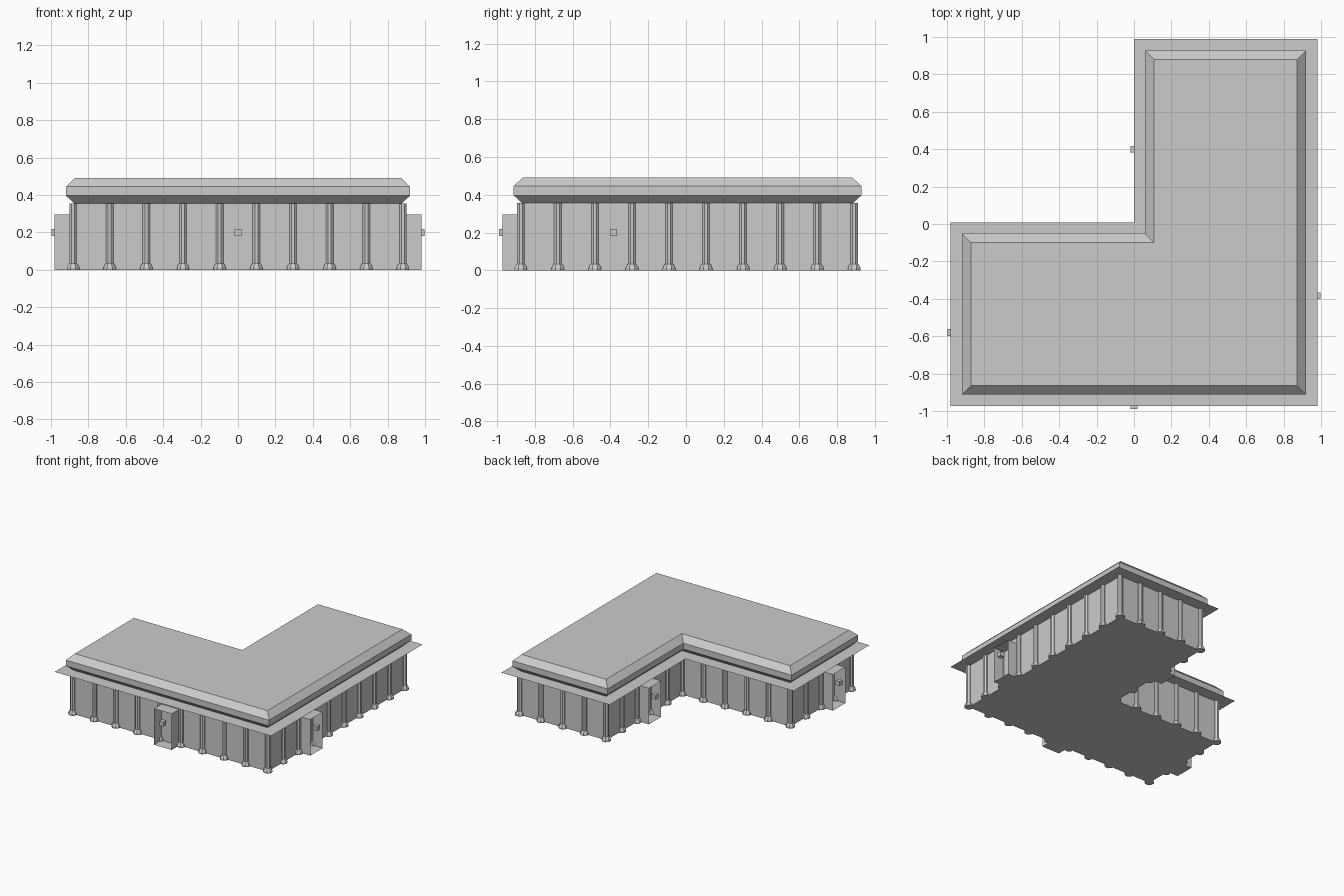
import bpy, bmesh, math
from mathutils import Matrix, Vector

if "Cube" in bpy.data.objects:
    bpy.data.objects.remove(bpy.data.objects["Cube"])

TILE = 0.196      # column spacing
WALL = TILE / 2   # wall inset from the eave edge
EAVE_Z = 0.355


def outline(d):
    """L-shaped plan, moved inward by d."""
    return [(-.98 + d, -.972 + d), (.98 - d, -.972 + d), (.98 - d, .988 - d),
            (d, .988 - d), (d, .008 - d), (-.98 + d, .008 - d)]


def finish(name, bm):
    mesh = bpy.data.meshes.new(name)
    bm.to_mesh(mesh)
    bm.free()
    obj = bpy.data.objects.new(name, mesh)
    bpy.context.collection.objects.link(obj)
    return obj


def loft(name, rings, bottom=True, top=True):
    """Join equal-length rings of (points, z) into one skin."""
    bm = bmesh.new()
    loops = [[bm.verts.new((x, y, z)) for x, y in pts] for pts, z in rings]
    for a, b in zip(loops, loops[1:]):
        for i in range(len(a)):
            j = (i + 1) % len(a)
            bm.faces.new((a[i], a[j], b[j], b[i]))
    if bottom:
        bm.faces.new(loops[0][::-1])
    if top:
        bm.faces.new(loops[-1])
    return finish(name, bm)


def octagon(r):
    return [(r * math.cos(math.radians(22.5 + 45 * i)),
             r * math.sin(math.radians(22.5 + 45 * i))) for i in range(8)]


# Walls with floor, thin eave sheet, bevelled roof slab
loft("walls", [(outline(WALL), 0), (outline(WALL), EAVE_Z)], top=False)
loft("eave", [(outline(0), EAVE_Z)], bottom=False)
loft("roof", [(outline(.105), EAVE_Z), (outline(.06), .397),
              (outline(.06), .445), (outline(.108), .492)], bottom=False)

# Columns at every tile step around the walls
first = loft("column", [(octagon(.036), 0), (octagon(.036), .012),
                        (octagon(.027), .03), (octagon(.021), .034),
                        (octagon(.021), EAVE_Z)], top=False)
corners = [Vector(p) for p in outline(WALL)]
spots = []
for a, b in zip(corners, corners[1:] + corners[:1]):
    steps = round((b - a).length / TILE)
    spots += [a.lerp(b, k / steps) for k in range(steps)]
for k, p in enumerate(spots):
    col = first
    if k:
        col = bpy.data.objects.new("column", first.data)
        bpy.context.collection.objects.link(col)
    col.location = (p.x, p.y, 0)

# Open-fronted porches, each with a small block at the opening
for x, y, angle in [(0, -.972, 0), (.98, -.384, 90), (-.98, -.58, -90), (0, .4, -90)]:
    place = Matrix.Translation((x, y, 0)) @ Matrix.Rotation(math.radians(angle), 4, 'Z')
    bm = bmesh.new()
    profile = [(-.08, 0), (.08, 0), (.08, .295), (-.08, .295)]
    front = [bm.verts.new((u, 0, z)) for u, z in profile]
    back = [bm.verts.new((u, WALL, z)) for u, z in profile]
    for i in range(4):
        j = (i + 1) % 4
        bm.faces.new((front[i], back[i], back[j], front[j]))
    finish("porch", bm).matrix_world = place
    bm = bmesh.new()
    bmesh.ops.create_cube(bm, size=.036)
    finish("porch_block", bm).matrix_world = place @ Matrix.Translation((0, 0, .2))
